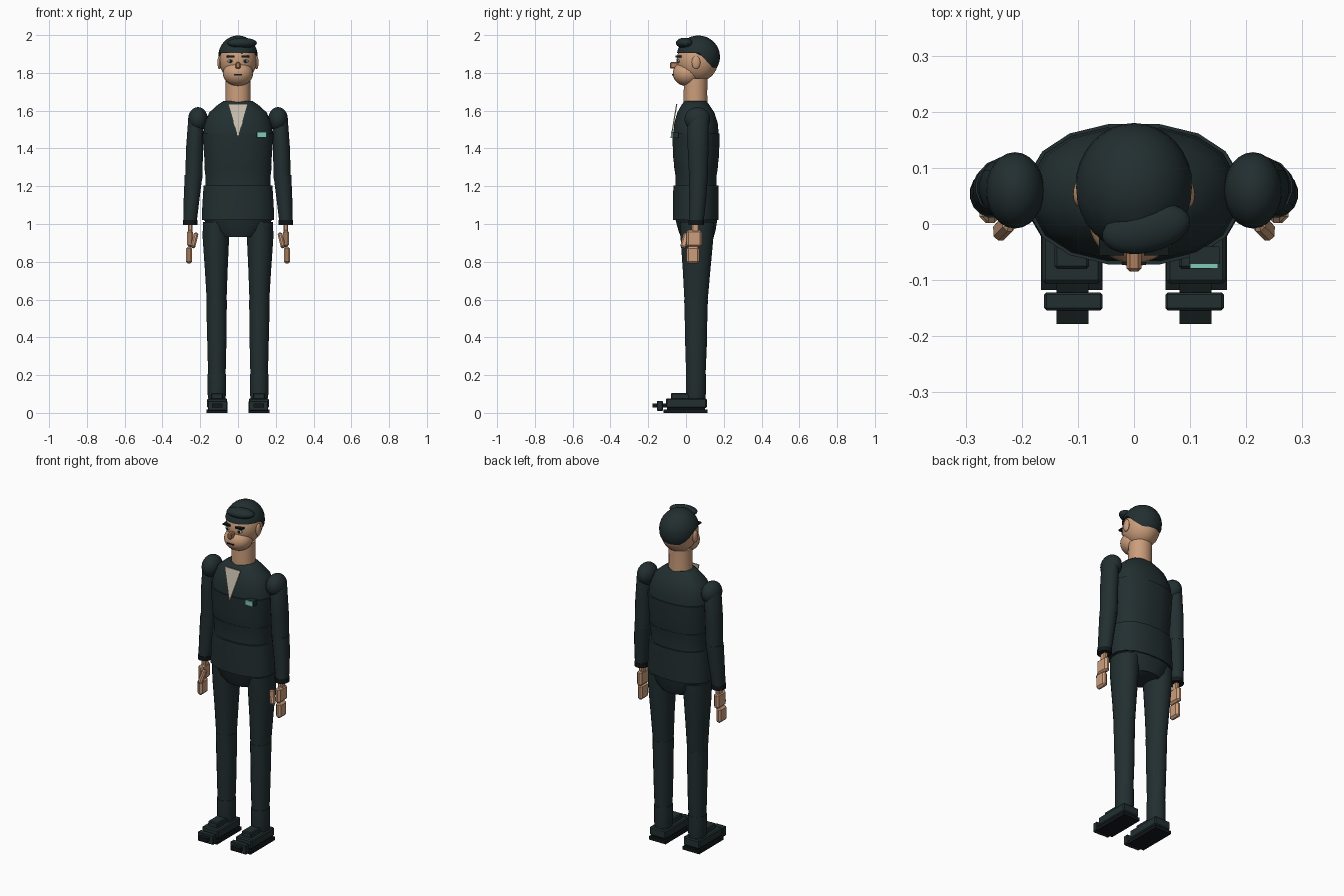
import bpy, bmesh, math
from mathutils import Matrix, Vector

if "Cube" in bpy.data.objects:
    bpy.data.objects.remove(bpy.data.objects["Cube"])


def material(name, r, g, b):
    m = bpy.data.materials.new(name)
    m.diffuse_color = (r, g, b, 1)
    m.use_nodes = True
    m.node_tree.nodes["Principled BSDF"].inputs["Base Color"].default_value = m.diffuse_color
    return m


SUIT = material("dark suit", 0.016, 0.028, 0.030)
BLACK = material("black", 0.006, 0.009, 0.010)
SKIN = material("skin", 0.60, 0.34, 0.20)
NOSE = material("nose skin", 0.42, 0.21, 0.11)
SHIRT = material("shirt", 0.60, 0.54, 0.45)
BADGE = material("badge green", 0.22, 0.60, 0.46)
EYE = material("eye blue grey", 0.30, 0.42, 0.48)


def finish(name, bm, mat, angle=40):
    bmesh.ops.recalc_face_normals(bm, faces=bm.faces)
    me = bpy.data.meshes.new(name)
    bm.to_mesh(me)
    bm.free()
    me.materials.append(mat)
    ob = bpy.data.objects.new(name, me)
    bpy.context.collection.objects.link(ob)
    if angle:
        bpy.ops.object.select_all(action='DESELECT')
        ob.select_set(True)
        bpy.context.view_layer.objects.active = ob
        bpy.ops.object.shade_smooth_by_angle(angle=math.radians(angle))
    return ob


def loft(name, sections, mat, n=16, p=2.0):
    """Capped tube through oval sections (z, cx, cy, rx, ry)."""
    bm = bmesh.new()
    rings = []
    for z, cx, cy, rx, ry in sections:
        ring = []
        for i in range(n):
            a = 2 * math.pi * (i + 0.5) / n
            c, s = math.cos(a), math.sin(a)
            x = math.copysign(abs(c) ** (2 / p), c) * rx
            y = math.copysign(abs(s) ** (2 / p), s) * ry
            ring.append(bm.verts.new((cx + x, cy + y, z)))
        rings.append(ring)
    for lo, hi in zip(rings, rings[1:]):
        for i in range(n):
            j = (i + 1) % n
            bm.faces.new((lo[i], lo[j], hi[j], hi[i]))
    bm.faces.new(rings[0])
    bm.faces.new(rings[-1])
    return finish(name, bm, mat)


def ball_mesh(center, radii, tilt=0.0, seg=24):
    bm = bmesh.new()
    m = (Matrix.Translation(center) @ Matrix.Rotation(tilt, 4, 'Z')
         @ Matrix.Diagonal((*radii, 1)))
    bmesh.ops.create_uvsphere(bm, u_segments=seg, v_segments=seg // 2, radius=1, matrix=m)
    return bm


def ball(name, center, radii, mat, tilt=0.0, seg=24):
    return finish(name, ball_mesh(center, radii, tilt, seg), mat)


def box(name, x, y, z, mat, bevel=0.0, rot=None):
    """Box from (min, max) ranges, optionally bevelled and turned."""
    c = Vector(((x[0] + x[1]) / 2, (y[0] + y[1]) / 2, (z[0] + z[1]) / 2))
    bm = bmesh.new()
    size = (x[1] - x[0], y[1] - y[0], z[1] - z[0], 1)
    bmesh.ops.create_cube(bm, size=1, matrix=Matrix.Diagonal(size))
    if bevel:
        bmesh.ops.bevel(bm, geom=bm.edges[:], offset=bevel, segments=1, affect='EDGES')
    bmesh.ops.transform(bm, verts=bm.verts, matrix=Matrix.Translation(c) @ (rot or Matrix()))
    return finish(name, bm, mat, 0)


def span(s, a, b):
    return tuple(sorted((s * a, s * b)))


# Jacket: stacked segments with small steps between them
loft("jacket_chest", [(1.47, 0, .053, .187, .122), (1.53, 0, .053, .18, .118),
                      (1.59, 0, .052, .155, .100), (1.63, 0, .05, .11, .075),
                      (1.65, 0, .05, .08, .06)], SUIT, 16, 2.3)
loft("jacket_ribs", [(1.30, 0, .053, .178, .116), (1.36, 0, .053, .182, .124),
                     (1.48, 0, .053, .192, .127)], SUIT, 16, 2.3)
loft("jacket_waist", [(1.19, 0, .053, .174, .112), (1.25, 0, .053, .175, .110),
                      (1.31, 0, .053, .182, .119)], SUIT, 16, 2.3)
loft("jacket_skirt", [(1.02, 0, .052, .195, .122), (1.10, 0, .052, .192, .123),
                      (1.205, 0, .052, .185, .121)], SUIT, 16, 2.3)
loft("pelvis", [(.93, 0, .06, .095, .088), (.965, 0, .058, .15, .10),
                (1.025, 0, .055, .185, .113)], SUIT, 16, 2.3)

# Shirt front: thin triangle leaning down the chest
bm = bmesh.new()
tri = [(-.052, -.052, 1.635), (.052, -.052, 1.635), (0, -.082, 1.455)]
front = [bm.verts.new(v) for v in tri]
back = [bm.verts.new((x, y + .006, z)) for x, y, z in tri]
bm.faces.new(front)
bm.faces.new(back)
for i in range(3):
    j = (i + 1) % 3
    bm.faces.new((front[i], front[j], back[j], back[i]))
finish("shirt_front", bm, SHIRT, 0)

# Chest badge
box("badge", (.10, .15), (-.079, -.071), (1.458, 1.486), BADGE)
box("badge_backing", (.098, .152), (-.071, -.04), (1.456, 1.488), SUIT)

# Neck and head
loft("neck", [(1.63, 0, .05, .067, .064), (1.70, 0, .05, .066, .063),
              (1.77, 0, .052, .066, .063)], SKIN, 20)
ball("skull", (0, .06, 1.865), (.098, .11, .113), SKIN, seg=32)
ball("jaw", (0, .005, 1.797), (.080, .075, .067), SKIN, seg=28)

# Hair cap: oval trimmed to a hairline that drops behind the ears
bm = ball_mesh((0, .065, 1.885), (.105, .115, .113), seg=32)
slope = 1.1
for normal in ((0, 0, 1), (0, slope, 1)):
    bmesh.ops.bisect_plane(bm, geom=bm.verts[:] + bm.edges[:] + bm.faces[:],
                           plane_co=(0, .07, 1.905), plane_no=Vector(normal).normalized())
low = [f for f in bm.faces if f.calc_center_median().z
       < 1.905 - max(0, f.calc_center_median().y - .07) * slope]
bmesh.ops.delete(bm, geom=low, context='FACES')
bmesh.ops.holes_fill(bm, edges=[e for e in bm.edges if e.is_boundary], sides=0)
finish("hair_cap", bm, SUIT)
ball("hair_quiff", (.022, -.008, 1.958), (.08, .043, .028), SUIT, tilt=.22)

# Face
box("nose", (-.013, .013), (-.085, -.035), (1.822, 1.858), NOSE, .006)
box("mouth", (-.021, .021), (-.073, -.064), (1.787, 1.793), BLACK)
for s, side in ((-1, "left"), (1, "right")):
    ball(side + "_ear", (s * .098, .053, 1.855), (.011, .023, .036), SKIN, seg=16)
    ball(side + "_eye", (s * .039, -.039, 1.862), (.017, .008, .009), EYE, seg=12)
    ball(side + "_pupil", (s * .039, -.045, 1.862), (.007, .004, .008), BLACK, seg=10)
    box(side + "_brow", span(s, .018, .062), (-.056, -.025), (1.882, 1.891), BLACK)

# Arms, hands, legs and shoes
for s, side in ((-1, "left"), (1, "right")):
    ball(side + "_shoulder", (s * .212, .06, 1.555), (.052, .068, .064), SUIT)
    loft(side + "_upper_arm", [(1.24, s * .234, .066, .046, .050),
                               (1.40, s * .230, .064, .046, .056),
                               (1.56, s * .222, .064, .042, .056),
                               (1.60, s * .216, .064, .028, .040)], SUIT)
    loft(side + "_forearm", [(1.01, s * .254, .054, .036, .040),
                             (1.14, s * .245, .062, .043, .046),
                             (1.26, s * .235, .066, .048, .051)], SUIT)
    loft(side + "_cuff", [(.995, s * .254, .054, .039, .042),
                          (1.02, s * .253, .054, .039, .043)], BLACK)
    box(side + "_wrist", span(s, .24, .265), (.03, .07), (.95, 1.0), SKIN, .006)
    box(side + "_palm", span(s, .238, .270), (.002, .085), (.878, .968), SKIN, .011)
    box(side + "_fingers", span(s, .243, .275), (.002, .072), (.79, .880), SKIN, .011)
    turn = Matrix.Rotation(s * -.25, 4, 'Y') @ Matrix.Rotation(-.25, 4, 'X')
    box(side + "_thumb", span(s, .218, .243), (-.022, .012), (.872, .955), SKIN, .008, turn)

    loft(side + "_thigh", [(.585, s * .113, .053, .053, .062),
                           (.75, s * .115, .056, .061, .074),
                           (.92, s * .117, .058, .071, .088),
                           (1.01, s * .115, .058, .073, .092)], SUIT)
    loft(side + "_shin", [(.19, s * .112, .052, .047, .052),
                          (.35, s * .112, .053, .051, .058),
                          (.50, s * .113, .053, .054, .061),
                          (.598, s * .113, .053, .055, .064)], SUIT)
    loft(side + "_ankle", [(.07, s * .112, .052, .045, .050),
                           (.10, s * .112, .052, .050, .054),
                           (.205, s * .112, .052, .050, .054)], SUIT)
    box(side + "_sole", span(s, .056, .166), (-.118, .113), (0, .019), BLACK)
    box(side + "_shoe_filler", span(s, .066, .156), (-.10, .10), (.015, .03), BLACK)
    box(side + "_shoe", span(s, .058, .164), (-.106, .11), (.026, .077), SUIT, .006)
    box(side + "_shoe_tongue", span(s, .080, .142), (-.08, .02), (.07, .106), SUIT, .005)
    box(side + "_toe_cap", span(s, .056, .160), (-.154, -.122), (.010, .064), SUIT, .004)
    box(side + "_toe_tip", span(s, .081, .138), (-.178, -.09), (.029, .050), BLACK)
